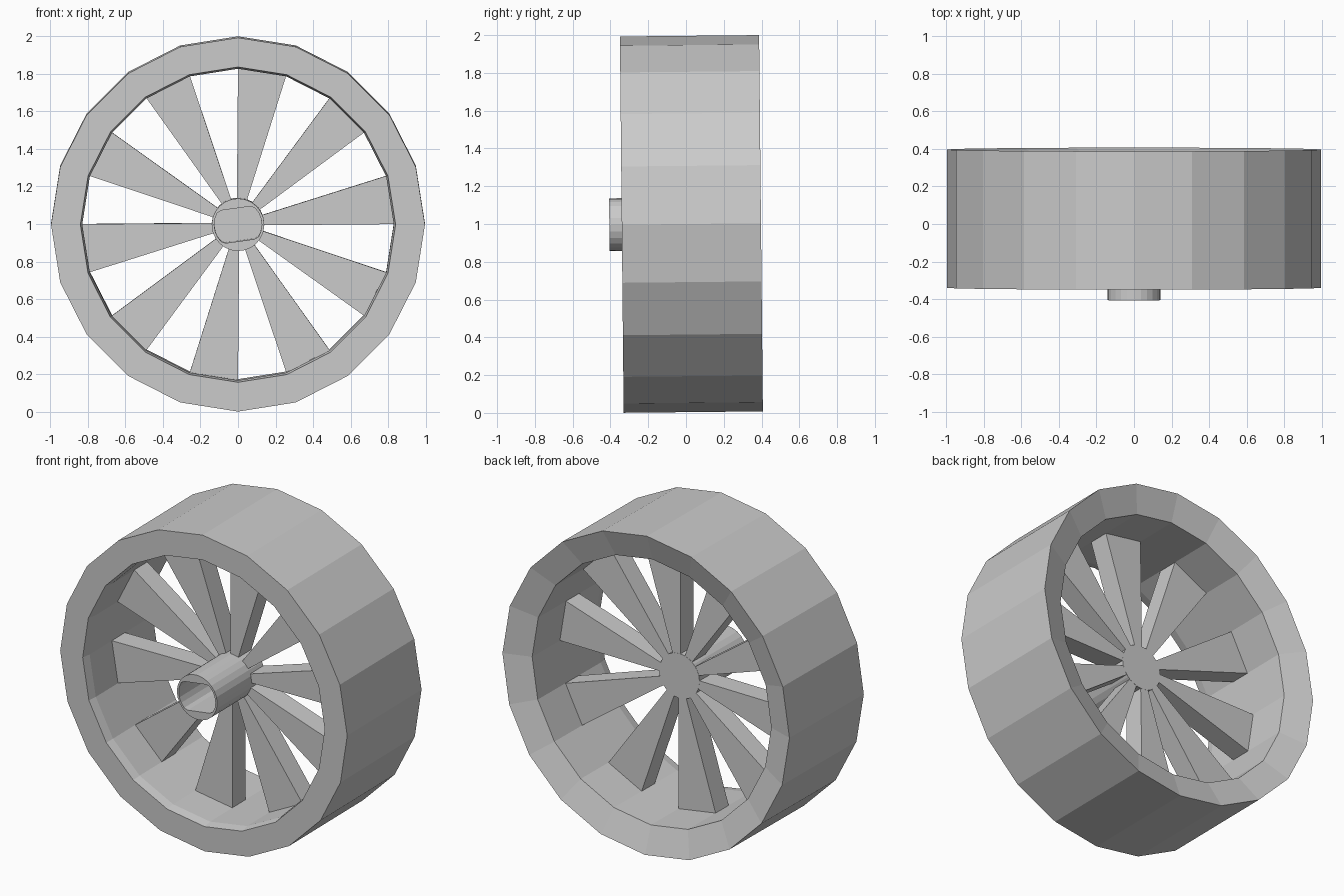
import bpy, bmesh, math
from mathutils import Matrix

if "Cube" in bpy.data.objects:
    bpy.data.objects.remove(bpy.data.objects["Cube"])

grey = bpy.data.materials.new("plain_grey")
grey.diffuse_color = (0.6, 0.6, 0.6, 1)
grey.use_nodes = True
grey.node_tree.nodes["Principled BSDF"].inputs["Base Color"].default_value = grey.diffuse_color

# The whole wheel leans back very slightly about x
PLACE = Matrix.Translation((0, 0, 1)) @ Matrix.Rotation(0.01, 4, 'X')


def finish(name, bm):
    bmesh.ops.recalc_face_normals(bm, faces=bm.faces[:])
    bm.transform(PLACE)
    mesh = bpy.data.meshes.new(name)
    bm.to_mesh(mesh)
    bm.free()
    mesh.materials.append(grey)
    obj = bpy.data.objects.new(name, mesh)
    bpy.context.collection.objects.link(obj)
    return obj


def circle(r, y, n):
    return [(r * math.cos(2 * math.pi * i / n), y, r * math.sin(2 * math.pi * i / n))
            for i in range(n)]


def loft(bm, loops, closed):
    """Skin a stack of equal loops; either join last to first or cap both ends."""
    rings = [[bm.verts.new(p) for p in loop] for loop in loops]
    n = len(rings[0])
    pairs = list(zip(rings, rings[1:]))
    if closed:
        pairs.append((rings[-1], rings[0]))
    for a, b in pairs:
        for i in range(n):
            j = (i + 1) % n
            bm.faces.new((a[i], a[j], b[j], b[i]))
    if not closed:
        bm.faces.new(rings[0])
        bm.faces.new(rings[-1])


# Rim: twenty-sided band, flat front, sloped back, small inner front bevel
bm = bmesh.new()
profile = [(0.996, -0.34), (0.996, 0.397), (0.83, 0.34), (0.83, -0.285), (0.84, -0.34)]
loft(bm, [circle(r, y, 20) for r, y in profile], True)
finish("rim", bm)

# Spokes: ten wedge blades, each one rim facet wide
bm = bmesh.new()
for k in range(10):
    start = math.radians(36 * k)
    mid, end = start + math.radians(9), start + math.radians(18)
    ca, sa = math.cos(mid), math.sin(mid)
    outline = [(0.125 * ca + 0.026 * sa, 0.125 * sa - 0.026 * ca),
               (0.832 * math.cos(start), 0.832 * math.sin(start)),
               (0.832 * math.cos(end), 0.832 * math.sin(end)),
               (0.125 * ca - 0.026 * sa, 0.125 * sa + 0.026 * ca)]
    loft(bm, [[(x, y, z) for x, z in outline] for y in (-0.065, 0.065)], False)
finish("spokes", bm)

# Hub: tube with a blind bore that has two parallel flats
N = 24


def bore(y):
    turn = math.radians(8)
    pts = []
    for i in range(N):
        a = 2 * math.pi * i / N - turn
        u = 0.127 * math.cos(a)
        v = max(-0.088, min(0.088, 0.127 * math.sin(a)))
        pts.append((u * math.cos(turn) - v * math.sin(turn), y,
                    u * math.sin(turn) + v * math.cos(turn)))
    return pts


bm = bmesh.new()
loft(bm, [circle(0.14, 0.066, N), circle(0.14, -0.406, N), bore(-0.406), bore(0.05)], False)
finish("hub", bm)
